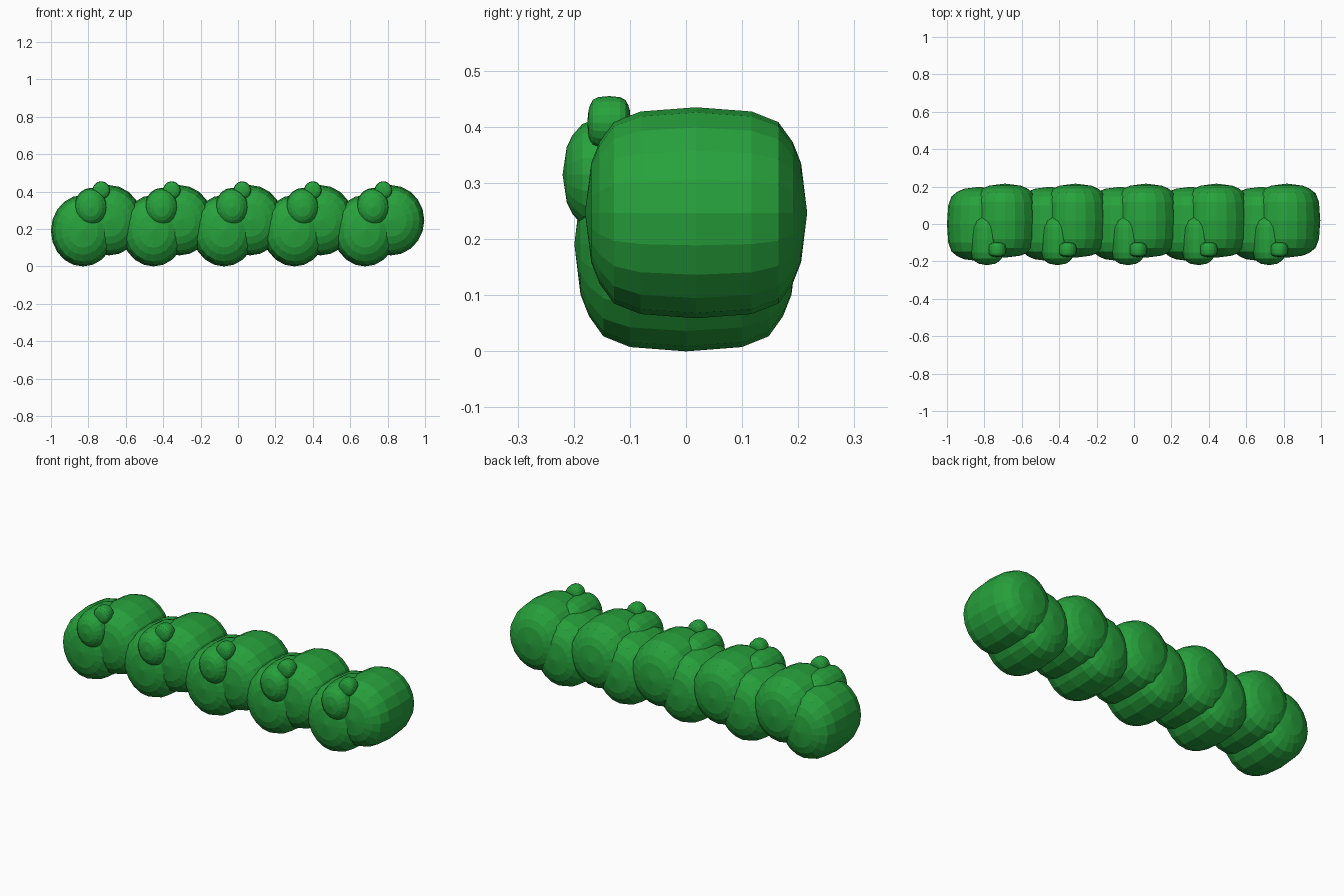
import bpy, bmesh, math

if "Cube" in bpy.data.objects:
    bpy.data.objects.remove(bpy.data.objects["Cube"])

leaf = bpy.data.materials.new("leaf green")
leaf.diffuse_color = (0.02, 0.36, 0.045, 1)
leaf.use_nodes = True
leaf.node_tree.nodes["Principled BSDF"].inputs["Base Color"].default_value = leaf.diffuse_color

# half profile of a clump: (fraction of half depth, fraction of radius)
HALF = [(0.945, 0.47), (0.87, 0.67), (0.74, 0.86), (0.5, 0.96)]
PROFILE = [(-t, r) for t, r in HALF] + [(0.0, 1.0)] + [(t, r) for t, r in reversed(HALF)]
SIDES = 20
PERIOD = 0.377


def clump(name, center, half):
    """Rounded barrel lying along y, round from the front."""
    cx, cy, cz = center
    rx, hy, rz = half
    bm = bmesh.new()
    rings = []
    for t, r in PROFILE:
        ring = []
        for i in range(SIDES):
            a = 2 * math.pi * i / SIDES
            ring.append(bm.verts.new((cx + rx * r * math.cos(a), cy + hy * t,
                                      cz + rz * r * math.sin(a))))
        rings.append(ring)
    for lo, hi in zip(rings, rings[1:]):
        for i in range(SIDES):
            j = (i + 1) % SIDES
            bm.faces.new((lo[i], lo[j], hi[j], hi[i]))
    # domed ends
    for ring, s in ((rings[0], -1), (rings[-1], 1)):
        tip = bm.verts.new((cx, cy + s * hy, cz))
        for i in range(SIDES):
            bm.faces.new((ring[i], ring[(i + 1) % SIDES], tip))
    bmesh.ops.recalc_face_normals(bm, faces=bm.faces)
    me = bpy.data.meshes.new(name)
    bm.to_mesh(me)
    bm.free()
    me.materials.append(leaf)
    ob = bpy.data.objects.new(name, me)
    bpy.context.collection.objects.link(ob)


# five identical bushes in a row
for k in range(5):
    dx = (k - 2) * PERIOD
    n = k + 1
    clump(f"low_clump_{n}", (dx - 0.075, 0.0, 0.191), (0.171, 0.199, 0.191))
    clump(f"tall_clump_{n}", (dx + 0.064, 0.018, 0.247), (0.178, 0.198, 0.188))
    clump(f"front_tuft_{n}", (dx - 0.032, -0.084, 0.315), (0.091, 0.136, 0.105))
    clump(f"top_sprig_{n}", (dx + 0.023, -0.137, 0.407), (0.047, 0.039, 0.048))
